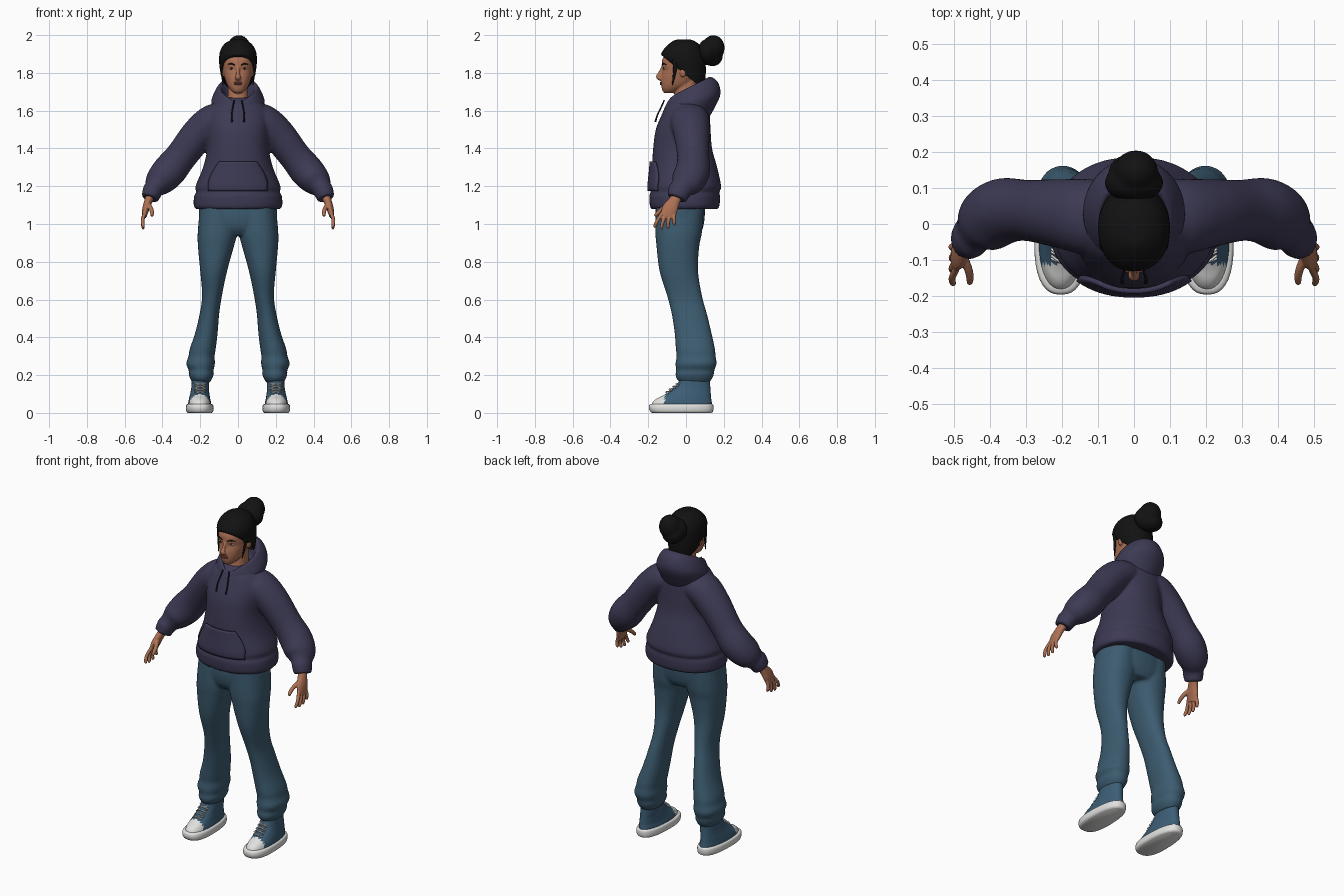
import bpy, bmesh, math
from mathutils import Vector, Matrix

cube = bpy.data.objects.get("Cube")
if cube:
    bpy.data.objects.remove(cube)


def material(name, r, g, b):
    m = bpy.data.materials.new(name)
    m.use_nodes = True
    m.diffuse_color = (r, g, b, 1)
    bsdf = next(n for n in m.node_tree.nodes if n.type == 'BSDF_PRINCIPLED')
    bsdf.inputs["Base Color"].default_value = (r, g, b, 1)
    bsdf.inputs["Roughness"].default_value = 0.8
    return m


NAVY = material("navy fleece", .046, .042, .088)
CORD = material("dark cord", .012, .012, .022)
DENIM = material("blue denim", .045, .105, .16)
SKIN = material("warm skin", .42, .165, .09)
LIPS = material("lip brown", .27, .085, .06)
HAIR = material("black hair", .006, .006, .006)
CANVAS = material("blue canvas", .045, .11, .18)
RUBBER = material("white rubber", .75, .75, .74)


def dense(rows, steps=5):
    """Smooth spline through rows of numbers."""
    out = []
    for i in range(len(rows) - 1):
        a, b, c, d = (rows[min(max(j, 0), len(rows) - 1)] for j in range(i - 1, i + 3))
        for k in range(steps):
            t = k / steps
            out.append([q + .5 * t * (r - p + t * (2*p - 5*q + 4*r - s + t * (3*(q - r) + s - p)))
                        for p, q, r, s in zip(a, b, c, d)])
    return out + [list(rows[-1])]


def skin_loops(bm, loops):
    """Bridge equal loops of points into a closed body."""
    rings = [[bm.verts.new(p) for p in loop] for loop in loops]
    n = len(rings[0])
    for a, b in zip(rings, rings[1:]):
        for i in range(n):
            j = (i + 1) % n
            bm.faces.new((a[i], a[j], b[j], b[i]))
    bm.faces.new(rings[0][::-1])
    bm.faces.new(rings[-1])


def stack(bm, rows, n=32, power=2.2, side=1, taper=0, dip=0):
    """Level rings: height, x min, x max, y min, y max, slope towards the back."""
    loops = []
    for z, x0, x1, y0, y1, slope in dense([tuple(r) + (0,) * (6 - len(r)) for r in rows]):
        loop = []
        for i in range(n):
            a = 2 * math.pi * i / n
            c, s = (math.copysign(abs(f) ** (2 / power), f) for f in (math.cos(a), math.sin(a)))
            dy = s * (y1 - y0) / 2
            x = (x0 + x1) / 2 + c * (1 - taper * s) * (x1 - x0) / 2
            loop.append((side * x, (y0 + y1) / 2 + dy, z + slope * dy - dip * max(0, -s) ** 8))
        loops.append(loop)
    skin_loops(bm, loops)


def tube(bm, rows, n=16, side=1):
    """Rings along a path: x, y, z, radius along y, other radius."""
    rows = dense([tuple(r) if len(r) == 5 else tuple(r) + (r[3],) for r in rows])
    pts = [Vector((side * r[0], r[1], r[2])) for r in rows]
    loops = []
    for i, (p, r) in enumerate(zip(pts, rows)):
        t = (pts[min(i + 1, len(pts) - 1)] - pts[max(i - 1, 0)]).normalized()
        ref = Vector((0, 1, 0)) if abs(t.y) < .9 else Vector((0, 0, 1))
        v = (ref - t * ref.dot(t)).normalized()
        u = t.cross(v)
        loops.append([p + v * r[3] * math.cos(k * 2 * math.pi / n) + u * r[4] * math.sin(k * 2 * math.pi / n)
                      for k in range(n)])
    skin_loops(bm, loops)


def ball(bm, centre, size):
    mat = Matrix.Translation(centre) @ Matrix.Diagonal((*size, 1))
    bmesh.ops.create_uvsphere(bm, u_segments=20, v_segments=12, radius=1, matrix=mat)


def finish(bm, name, *mats, voxel=0, relax=4, rule=None):
    """Turn the mesh into a smooth object; a voxel size fuses its bodies."""
    bmesh.ops.recalc_face_normals(bm, faces=bm.faces)
    for f in bm.faces:
        f.smooth = True
        if rule:
            f.material_index = rule(f.calc_center_median())
    mesh = bpy.data.meshes.new(name)
    bm.to_mesh(mesh)
    bm.free()
    for m in mats:
        mesh.materials.append(m)
    ob = bpy.data.objects.new(name, mesh)
    bpy.context.collection.objects.link(ob)
    if voxel:
        fuse = ob.modifiers.new("fuse", 'REMESH')
        fuse.mode, fuse.voxel_size, fuse.use_smooth_shade = 'VOXEL', voxel, True
        soft = ob.modifiers.new("soften", 'SMOOTH')
        soft.factor, soft.iterations = .5, relax
    return ob


SIDES = (("left", 1), ("right", -1))

# Hoodie body with puffed sleeves, cuffs and hem band
bm = bmesh.new()
body = [(1.08, .225, -.185, .17), (1.1, .235, -.192, .178), (1.15, .232, -.194, .18), (1.17, .22, -.186, .176),
        (1.2, .225, -.19, .186), (1.3, .185, -.18, .165), (1.4, .163, -.174, .138), (1.5, .165, -.16, .13),
        (1.58, .165, -.128, .125), (1.64, .13, -.1, .11), (1.67, .08, -.06, .09)]
stack(bm, [(z, -w, w, f, b) for z, w, f, b in body], n=48)
for _, s in SIDES:
    tube(bm, [(.06, .015, 1.56, .1, .075), (.13, .02, 1.545, .105, .09), (.21, .03, 1.475, .095, .09),
              (.3, .038, 1.36, .085, .084), (.365, .035, 1.28, .092, .09), (.415, .005, 1.225, .088, .078),
              (.443, -.025, 1.19, .06, .054), (.452, -.034, 1.175, .062, .053), (.467, -.05, 1.135, .052, .046)],
         n=28, side=s)
hoodie = finish(bm, "hoodie", NAVY, voxel=.008, relax=5)

# Hood collar resting on the shoulders
bm = bmesh.new()
hood = [(1.56, .12, -.1, .12, 0), (1.6, .134, -.112, .15, .1), (1.65, .141, -.117, .182, .25),
        (1.695, .124, -.112, .168, .4), (1.722, .102, -.1, .128, .5), (1.708, .085, -.084, .11, .5),
        (1.65, .07, -.078, .09, .4)]
stack(bm, [(z, -w, w, f, b, k) for z, w, f, b, k in hood], n=48, power=2, dip=.025)
finish(bm, "hood", NAVY)

# Front pouch pocket, wrapped on the body
bm = bmesh.new()
grid = []
for j in range(13):
    t = j / 12
    w = .155 - .058 * max(0, (t - .25) / .75) ** 1.5
    grid.append([bm.verts.new((w * (i / 10 - 1), -.25, 1.175 + .155 * t)) for i in range(21)])
for a, b in zip(grid, grid[1:]):
    for i in range(20):
        bm.faces.new((a[i], a[i + 1], b[i + 1], b[i]))
pocket = finish(bm, "front_pocket", NAVY)
wrap = pocket.modifiers.new("wrap", 'SHRINKWRAP')
wrap.target, wrap.wrap_method, wrap.use_project_y = hoodie, 'PROJECT', True
wrap.use_positive_direction, wrap.offset = True, .008
thick = pocket.modifiers.new("thickness", 'SOLIDIFY')
thick.thickness, thick.offset = .014, 0

# Drawstrings
for name, s in SIDES:
    bm = bmesh.new()
    tube(bm, [(.02, -.115, 1.655, .004), (.028, -.133, 1.615, .004), (.033, -.15, 1.58, .004),
              (.032, -.163, 1.54, .005)], n=8, side=s)
    finish(bm, name + "_drawstring", CORD)

# Trousers: two loose legs fused with the hips
bm = bmesh.new()
stack(bm, [(.94, -.15, .15, -.12, .07), (.98, -.19, .19, -.15, .09), (1.05, -.208, .208, -.162, .1),
           (1.14, -.2, .2, -.155, .1)], n=40)
legs = [(.16, .15, .24, -.03, .12), (.18, .138, .252, -.05, .138), (.205, .128, .262, -.056, .148),
        (.225, .13, .26, -.052, .15), (.26, .122, .274, -.056, .162), (.3, .124, .262, -.05, .157),
        (.34, .118, .255, -.054, .153), (.42, .108, .228, -.06, .136), (.52, .1, .204, -.075, .112),
        (.62, .085, .19, -.1, .085), (.75, .058, .2, -.14, .064), (.88, .022, .212, -.156, .07),
        (.96, .004, .213, -.162, .085), (1.1, .004, .2, -.16, .095)]
for _, s in SIDES:
    stack(bm, legs, side=s)
finish(bm, "trousers", DENIM, voxel=.008, relax=4)

# Shoes: canvas upper with rubber toe, sole and laces
for name, s in SIDES:
    bm = bmesh.new()
    stack(bm, [(.02, .14, .266, -.185, .138), (.05, .142, .264, -.18, .137), (.072, .147, .26, -.16, .134),
               (.09, .15, .256, -.125, .132), (.115, .153, .25, -.085, .13), (.145, .153, .246, -.05, .128),
               (.2, .155, .244, -.025, .125)], n=40, side=s, taper=.08)
    finish(bm, name + "_shoe_upper", CANVAS, RUBBER, rule=lambda c: int(c.y < -.112))
    bm = bmesh.new()
    stack(bm, [(0, .14, .265, -.18, .135), (.008, .132, .273, -.19, .143), (.025, .13, .276, -.196, .146),
               (.042, .133, .273, -.193, .144), (.048, .142, .264, -.183, .136)],
          n=40, side=s, taper=.08, power=2.5)
    finish(bm, name + "_shoe_sole", RUBBER)
    bm = bmesh.new()
    for k in range(4):
        y, z = -.103 + .018 * k, .108 + .014 * k
        for d in (-1, 1):
            tube(bm, [(.2 - d * .03, y + .008, z - .006, .0035), (.2, y - .003, z + .003, .0035),
                      (.2 + d * .03, y + .016, z + .006, .0035)], n=8, side=s)
    finish(bm, name + "_laces", RUBBER)

# Hands with spread fingers
for name, s in SIDES:
    bm = bmesh.new()
    tube(bm, [(.455, -.038, 1.165, .03, .026), (.473, -.06, 1.125, .031, .022), (.488, -.085, 1.08, .042, .019),
              (.497, -.1, 1.04, .036, .013)], side=s)
    for k, length in enumerate((.056, .064, .06, .045)):
        y = -.13 + .021 * k
        slant = -.034 + .013 * k
        tube(bm, [(.493, y + .006, 1.06, .01), (.505, y + slant * .6, 1.048 - length * .5, .0098),
                  (.502, y + slant, 1.046 - length, .009), (.498, y + slant, 1.038 - length, .005)],
             n=12, side=s)
    tube(bm, [(.478, -.085, 1.105, .014), (.461, -.122, 1.082, .012), (.455, -.148, 1.06, .011),
              (.456, -.165, 1.042, .008)], n=12, side=s)
    finish(bm, name + "_hand", SKIN, voxel=.004, relax=2)

# Head with neck, nose and ears
bm = bmesh.new()
head = [(1.693, .02, -.115, -.06), (1.71, .04, -.126, -.03), (1.74, .06, -.132, .03), (1.78, .073, -.13, .06),
        (1.815, .08, -.123, .08), (1.84, .082, -.128, .085), (1.88, .083, -.122, .085), (1.93, .06, -.085, .065),
        (1.95, .03, -.05, .03)]
stack(bm, [(z, -w, w, f, b) for z, w, f, b in head])
stack(bm, [(1.59, -.075, .075, -.088, .08), (1.66, -.056, .056, -.064, .06), (1.76, -.052, .052, -.05, .06)])
tube(bm, [(0, -.12, 1.838, .008), (0, -.138, 1.8, .009), (0, -.147, 1.778, .012, .016), (0, -.125, 1.764, .01, .014)])
for _, s in SIDES:
    ball(bm, (s * .084, -.015, 1.805), (.01, .018, .028))
finish(bm, "head", SKIN, voxel=.005, relax=2)

# Lips, eyes and brows
bm = bmesh.new()
ball(bm, (0, -.13, 1.748), (.024, .008, .005))
ball(bm, (0, -.13, 1.74), (.02, .009, .005))
finish(bm, "lips", LIPS)
for name, s in SIDES:
    bm = bmesh.new()
    ball(bm, (s * .034, -.111, 1.824), (.014, .008, .006))
    finish(bm, name + "_eye", RUBBER)
    bm = bmesh.new()
    ball(bm, (s * .034, -.117, 1.824), (.006, .004, .006))
    finish(bm, name + "_iris", HAIR)
    bm = bmesh.new()
    tube(bm, [(.016, -.126, 1.842, .003), (.036, -.119, 1.849, .004), (.055, -.104, 1.843, .002)], n=8, side=s)
    finish(bm, name + "_brow", HAIR)

# Hair cap with loose side strands
bm = bmesh.new()
cap = [(1.8, .087, -.125, .095, -.82), (1.82, .095, -.13, .1, -.65), (1.86, .1, -.13, .105, -.38),
       (1.91, .096, -.116, .098, -.16), (1.95, .075, -.094, .07, 0), (1.973, .04, -.06, .035, 0),
       (1.977, .012, -.03, .01, 0)]
stack(bm, [(z, -w, w, f, b, k) for z, w, f, b, k in cap], n=40)
for _, s in SIDES:
    tube(bm, [(.086, -.06, 1.87, .014, .008), (.089, -.058, 1.82, .01, .006), (.083, -.066, 1.77, .006, .004),
              (.079, -.072, 1.735, .002)], n=10, side=s)
finish(bm, "hair", HAIR)

# Bun
bm = bmesh.new()
ball(bm, (0, .115, 1.91), (.082, .055, .07))
ball(bm, (.005, .145, 1.932), (.062, .06, .068))
ball(bm, (-.01, .14, 1.89), (.062, .055, .055))
finish(bm, "hair_bun", HAIR, voxel=.008, relax=3)
